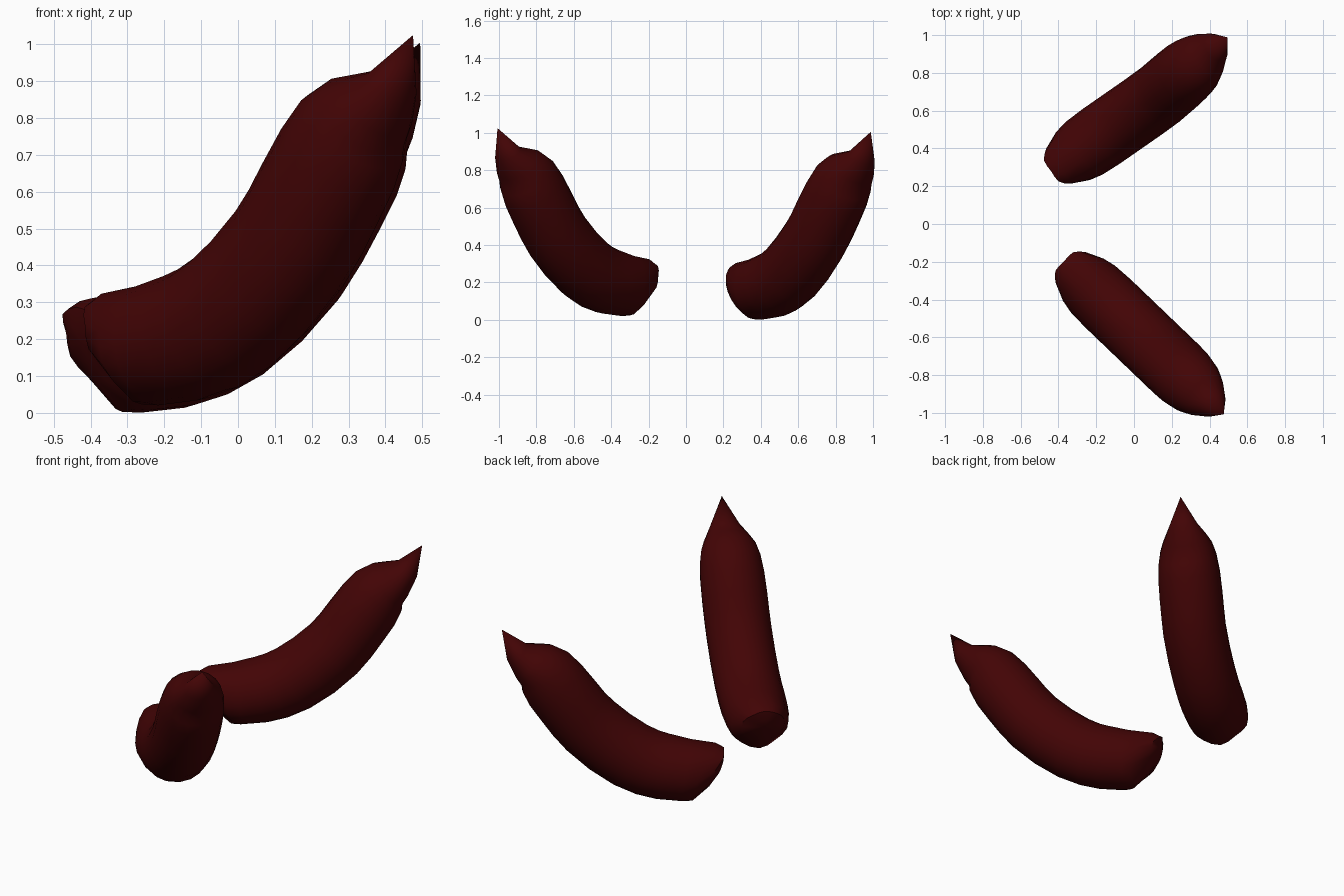
import bpy, bmesh, math
from mathutils import Vector

if "Cube" in bpy.data.objects:
    bpy.data.objects.remove(bpy.data.objects["Cube"])

mat = bpy.data.materials.new("dark_red")
mat.diffuse_color = (0.055, 0.0012, 0.0015, 1)
mat.use_nodes = True
mat.node_tree.nodes["Principled BSDF"].inputs["Base Color"].default_value = mat.diffuse_color

# Centre line of a horn in its own vertical plane: (along, height, radius in plane, radius sideways)
PATH = [(-0.03, 0.172, 0.166, 0.155), (0.06, 0.18, 0.166, 0.17), (0.19, 0.202, 0.177, 0.175),
        (0.27, 0.225, 0.18, 0.175), (0.36, 0.268, 0.182, 0.175), (0.47, 0.345, 0.182, 0.175),
        (0.575, 0.44, 0.18, 0.175), (0.635, 0.512, 0.178, 0.175), (0.69, 0.59, 0.177, 0.175),
        (0.757, 0.685, 0.174, 0.172), (0.81, 0.76, 0.16, 0.162), (0.855, 0.802, 0.133, 0.147),
        (0.9, 0.83, 0.108, 0.125), (0.96, 0.885, 0.066, 0.08)]
TIP = (1.04, 1.02)
SIDES = 20


def horn(name, origin, direction, shift, lift, bend):
    d = Vector((direction[0], direction[1], 0)).normalized()
    n = Vector((-d.y, d.x, 0))
    up = Vector((0, 0, 1))
    base = Vector((origin[0], origin[1], lift)) + d * shift

    def place(s, z, side=0, axis=None):
        t = max(0.0, ((s if axis is None else axis) - 0.55) / 0.5)
        return base + d * s + up * z + n * (side + bend * t)

    bm = bmesh.new()

    def ring(s, z, ra, rb, angle, cut=0.0, wobble=0.0):
        out = []
        for i in range(SIDES):
            a = 2 * math.pi * i / SIDES
            off = ra * math.cos(a)
            push = cut * math.sin(a) ** 2 + wobble * math.cos(5 * a)
            out.append(bm.verts.new(place(s - off * math.sin(angle) + push,
                                          z + off * math.cos(angle), rb * math.sin(a), s)))
        return out

    # Torn root: small inset rings before the body, cut back at the sides
    a0 = math.radians(22)
    rings = [ring(-0.112, 0.205, 0.05, 0.06, a0),
             ring(-0.095, 0.2, 0.11, 0.115, a0, 0.015, 0.006)]
    # Body
    for i, (s, z, ra, rb) in enumerate(PATH):
        p = PATH[max(i - 1, 0)]
        q = PATH[i + 1] if i + 1 < len(PATH) else TIP
        ang = a0 if i == 0 else math.atan2(q[1] - p[1], q[0] - p[0])
        cut, wobble = {0: (0.04, 0.012), 1: (0.02, 0)}.get(i, (0, 0))
        rings.append(ring(s, z, ra, rb, ang, cut, wobble))
    for r0, r1 in zip(rings, rings[1:]):
        for i in range(SIDES):
            j = (i + 1) % SIDES
            bm.faces.new((r0[i], r0[j], r1[j], r1[i]))
    # Pointed tip and root cap
    for r, pt in ((rings[-1], TIP), (rings[0], (-0.115, 0.205))):
        v = bm.verts.new(place(*pt))
        for i in range(SIDES):
            bm.faces.new((r[i], r[(i + 1) % SIDES], v))
    bmesh.ops.recalc_face_normals(bm, faces=bm.faces)
    me = bpy.data.meshes.new(name)
    bm.to_mesh(me)
    bm.free()
    me.materials.append(mat)
    ob = bpy.data.objects.new(name, me)
    bpy.context.collection.objects.link(ob)
    bpy.ops.object.select_all(action='DESELECT')
    ob.select_set(True)
    bpy.context.view_layer.objects.active = ob
    bpy.ops.object.shade_smooth_by_angle(angle=math.radians(35))


horn("front_horn", (-0.276, -0.288), (0.72, -0.69), 0, 0.005, 0.0)
horn("back_horn", (-0.27, 0.397), (0.82, 0.57), -0.075, -0.015, 0.05)
